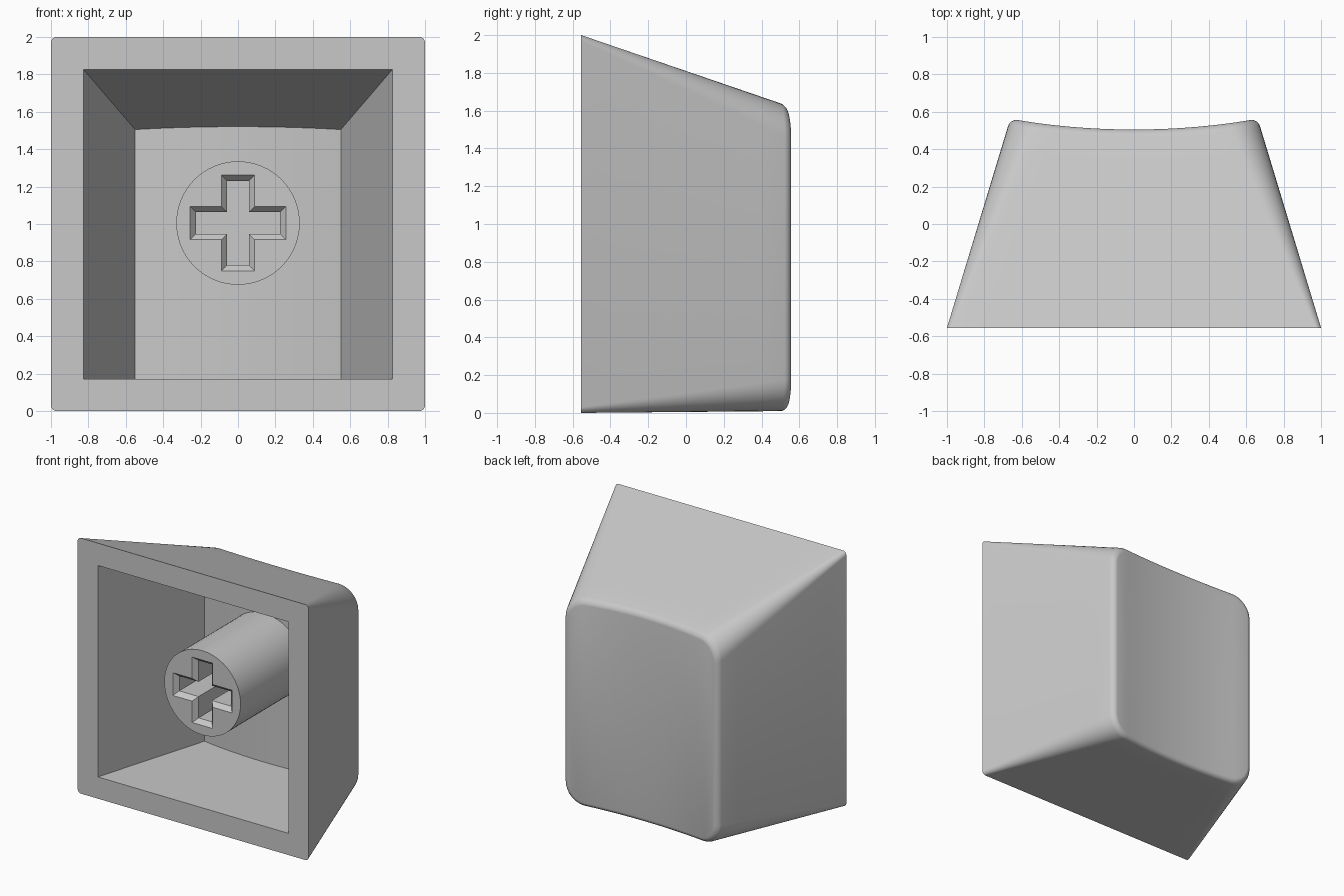
import bpy, bmesh, math

cube = bpy.data.objects.get("Cube")
if cube:
    bpy.data.objects.remove(cube, do_unlink=True)

FRONT, DEPTH = -0.555, 1.11
STEM_Z, STEM_R, STEM_FRONT = 1.005, 0.33, -0.44

grey = bpy.data.materials.new("matte grey")
grey.use_nodes = True
colour = (0.58, 0.58, 0.58, 1)
grey.diffuse_color = colour
grey.node_tree.nodes["Principled BSDF"].inputs["Base Color"].default_value = colour


def finish(bm, name):
    """Clean the mesh, make it an object and smooth its shallow edges."""
    bmesh.ops.remove_doubles(bm, verts=bm.verts, dist=1e-5)
    bmesh.ops.recalc_face_normals(bm, faces=bm.faces)
    mesh = bpy.data.meshes.new(name)
    bm.to_mesh(mesh)
    bm.free()
    mesh.materials.append(grey)
    obj = bpy.data.objects.new(name, mesh)
    bpy.context.collection.objects.link(obj)
    bpy.ops.object.select_all(action='DESELECT')
    obj.select_set(True)
    bpy.context.view_layer.objects.active = obj
    bpy.ops.object.shade_smooth_by_angle(angle=math.radians(30))


def add_ring(bm, points):
    return [bm.verts.new(p) for p in points]


def bridge(bm, a, b):
    n = len(a)
    for i in range(n):
        j = (i + 1) % n
        bm.faces.new((a[i], a[j], b[j], b[i]))


def strip_cap(bm, ring):
    """Close a ring with strips from its upper half to its lower half."""
    n = len(ring)
    for k in range(n // 2 - 1):
        bm.faces.new((ring[k], ring[k + 1], ring[n - 2 - k], ring[n - 1 - k]))


# Columns of the rounded outline: side factor and arc angle
ARC, MID = 8, 12
quarter = [math.pi / 2 * i / ARC for i in range(ARC + 1)]
columns = [(1, a) for a in quarter]
columns += [(1 - 2 * i / MID, math.pi / 2) for i in range(1, MID)]
columns += [(-1, a + math.pi / 2) for a in quarter]


def outer_size(s):
    return 1 - 0.336 * s, 0.01 * s, 2 - 0.38 * s, 0.03 + 0.14 * s


def inner_size(s):
    return 0.825 - 0.33 * s, 0.17, 1.825 - 0.384 * s, 0.0


def outline(size, depth_at, inset=0):
    """Rounded tapered outline whose depth depends on its width fraction."""
    top, bottom = [], []
    for side, angle in columns:
        u = side
        for _ in range(3):
            y = depth_at(u)
            w, z0, z1, r = size((y - FRONT) / DEPTH)
            w, z0, z1, r = w - inset, z0 + inset, z1 - inset, max(r - inset, 0)
            x = side * (w - r) + r * math.cos(angle)
            u = x / w
        rise = r * (math.sin(angle) - 1)
        top.append((x, y, z1 + rise))
        bottom.append((x, y, z0 - rise))
    return top + bottom[::-1]


def dish(u):
    return 0.505 + 0.052 * u * u


def floor(u):
    return 0.325 + 0.045 * u * u


# Cap shell: cavity floor, cavity walls, rim, tapered sides, rounded edge, dish
FILLET = 0.035
bm = bmesh.new()
rings = [add_ring(bm, outline(inner_size, floor)),
         add_ring(bm, outline(inner_size, lambda u: FRONT))]
for i in range(9):
    t = i / 8
    rings.append(add_ring(bm, outline(
        outer_size, lambda u: FRONT + t * (dish(u) - FILLET - FRONT))))
for i in range(1, 7):
    a = math.pi / 2 * i / 6
    rings.append(add_ring(bm, outline(
        outer_size, lambda u: dish(u) - FILLET * (1 - math.sin(a)),
        FILLET * (1 - math.cos(a)))))
for a, b in zip(rings, rings[1:]):
    bridge(bm, a, b)
strip_cap(bm, rings[0])
strip_cap(bm, rings[-1])
finish(bm, "cap_shell")


def circle(y, n=64):
    return [(STEM_R * math.cos(math.tau * i / n), y,
             STEM_Z + STEM_R * math.sin(math.tau * i / n)) for i in range(n)]


def cross(y, inset):
    """Plus-shaped outline, one arm turned four times."""
    arm, half = 0.256 - inset, 0.089 - inset
    points = []
    for k in range(4):
        c, s = round(math.cos(k * math.pi / 2)), round(math.sin(k * math.pi / 2))
        for x, z in ((arm, -half), (arm, half), (half, half)):
            points.append((x * c - z * s, y, STEM_Z + x * s + z * c))
    return points


# Stem: round post with a chamfered cross socket
bm = bmesh.new()
back, front = add_ring(bm, circle(0.36)), add_ring(bm, circle(STEM_FRONT))
bridge(bm, back, front)
bm.faces.new(back)
socket = [add_ring(bm, cross(STEM_FRONT + d, inset))
          for d, inset in ((0, 0), (0.035, 0.031), (0.46, 0.031))]
for a, b in zip(socket, socket[1:]):
    bridge(bm, a, b)
bm.faces.new(socket[-1])
rim = [e for e in bm.edges if all(abs(v.co.y - STEM_FRONT) < 1e-5 for v in e.verts)]
bmesh.ops.triangle_fill(bm, edges=rim, use_beauty=True)
finish(bm, "stem")
